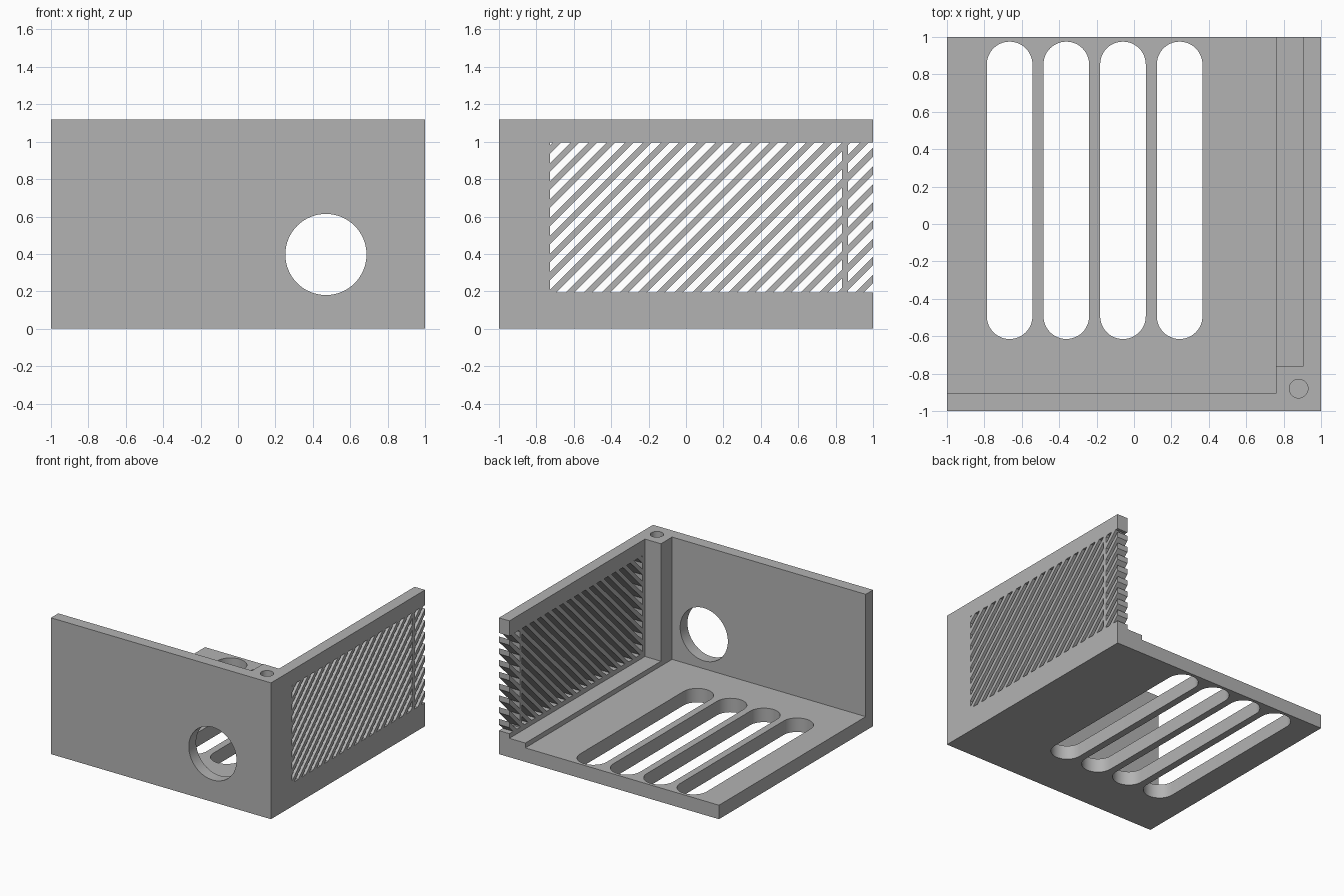
import bpy, bmesh, math
from mathutils import Vector

if "Cube" in bpy.data.objects:
    bpy.data.objects.remove(bpy.data.objects["Cube"])

grey = bpy.data.materials.new("plain grey")
grey.use_nodes = True
grey.diffuse_color = (0.45, 0.45, 0.45, 1)
grey.node_tree.nodes["Principled BSDF"].inputs["Base Color"].default_value = grey.diffuse_color

HEIGHT, FLOOR, WALL, POST = 1.12, 0.115, 0.905, 0.76


def add_prism(bm, points, depth):
    """Extrude a closed 3D outline along a vector."""
    face = bm.faces.new([bm.verts.new(p) for p in points])
    extruded = bmesh.ops.extrude_face_region(bm, geom=[face], use_keep_orig=True)
    verts = [g for g in extruded["geom"] if isinstance(g, bmesh.types.BMVert)]
    bmesh.ops.translate(bm, verts=verts, vec=depth)


def finish(bm, name, helper=False):
    bmesh.ops.recalc_face_normals(bm, faces=bm.faces)
    mesh = bpy.data.meshes.new(name)
    bm.to_mesh(mesh)
    bm.free()
    obj = bpy.data.objects.new(name, mesh)
    bpy.context.collection.objects.link(obj)
    mesh.materials.append(grey)
    obj.hide_render = helper
    return obj


def rect(x0, x1, y0, y1, z=0):
    return [(x0, y0, z), (x1, y0, z), (x1, y1, z), (x0, y1, z)]


def arc(radius, start, end, steps):
    span = math.radians(end - start)
    return [(radius * math.cos(math.radians(start) + span * i / steps),
             radius * math.sin(math.radians(start) + span * i / steps)) for i in range(steps + 1)]


def clip(points, axis, limit, sign):
    """Keep the part of a polygon on one side of a limit."""
    kept = []
    for a, b in zip(points, points[1:] + points[:1]):
        da, db = sign * (a[axis] - limit), sign * (b[axis] - limit)
        if da >= 0:
            kept.append(a)
        if da * db < 0:
            kept.append(a.lerp(b, da / (da - db)))
    return kept


# Two walls and the corner post share one plan outline
bm = bmesh.new()
plan = [(-1, -1), (1, -1), (1, 1), (WALL, 1), (WALL, -POST), (POST, -POST), (POST, -WALL), (-1, -WALL)]
add_prism(bm, [(x, y, 0) for x, y in plan], (0, 0, HEIGHT))
enclosure = finish(bm, "enclosure")

# Floor plate and the low ledge along the vented wall
bm = bmesh.new()
add_prism(bm, rect(-1, 1, -1, 1), (0, 0, FLOOR))
floor = finish(bm, "floor_plate", True)
bm = bmesh.new()
add_prism(bm, rect(POST, 0.95, -0.8, 1), (0, 0, FLOOR + 0.04))
ledge = finish(bm, "side_ledge", True)

# Long rounded floor slots
bm = bmesh.new()
r = 0.122
for i in range(4):
    cx = -0.665 + 0.303 * i
    outline = [(cx + x, 0.975 - r + y, -0.1) for x, y in arc(r, 0, 180, 24)]
    outline += [(cx + x, -0.615 + r + y, -0.1) for x, y in arc(r, 180, 360, 24)]
    add_prism(bm, outline, (0, 0, 0.4))
slots = finish(bm, "floor_slot_cutter", True)

# Round port in the front wall and blind screw hole in the post
bm = bmesh.new()
add_prism(bm, [(0.47 + x, -1.1, 0.397 + z) for x, z in arc(0.217, 0, 360, 64)[:-1]], (0, 0.3, 0))
port = finish(bm, "port_cutter", True)
bm = bmesh.new()
add_prism(bm, [(0.88 + x, -0.88 + y, 0.6) for x, y in arc(0.05, 0, 360, 32)[:-1]], (0, 0, 0.7))
screw = finish(bm, "screw_hole_cutter", True)

# Diagonal vents, clipped to two panels; the rear panel runs out through the edge
bm = bmesh.new()
low, high, pitch, width = 0.193, 0.995, 0.0968, 0.051
for y0, y1 in ((-0.727, 0.835), (0.865, 1.05)):
    for i in range(32):
        s = -1.76 + pitch * i
        stripe = [Vector((0.8, s + low, low)), Vector((0.8, s + width + low, low)),
                  Vector((0.8, s + width + high, high)), Vector((0.8, s + high, high))]
        stripe = clip(clip(stripe, 1, y0, 1), 1, y1, -1)
        if len(stripe) > 2:
            add_prism(bm, stripe, (0.3, 0, 0))
vents = finish(bm, "vent_cutter", True)

# Join the plates, then cut the openings
for tool, mode in ((floor, "UNION"), (ledge, "UNION"), (slots, "DIFFERENCE"),
                   (port, "DIFFERENCE"), (screw, "DIFFERENCE"), (vents, "DIFFERENCE")):
    mod = enclosure.modifiers.new(tool.name, "BOOLEAN")
    mod.operation, mod.object, mod.solver = mode, tool, "EXACT"
bpy.context.view_layer.update()
result = bpy.data.meshes.new_from_object(enclosure.evaluated_get(bpy.context.evaluated_depsgraph_get()))
enclosure.modifiers.clear()
enclosure.data = result
for tool in (floor, ledge, slots, port, screw, vents):
    bpy.data.objects.remove(tool)

bpy.ops.object.select_all(action="DESELECT")
enclosure.select_set(True)
bpy.context.view_layer.objects.active = enclosure
bpy.ops.object.shade_smooth_by_angle(angle=math.radians(30))
